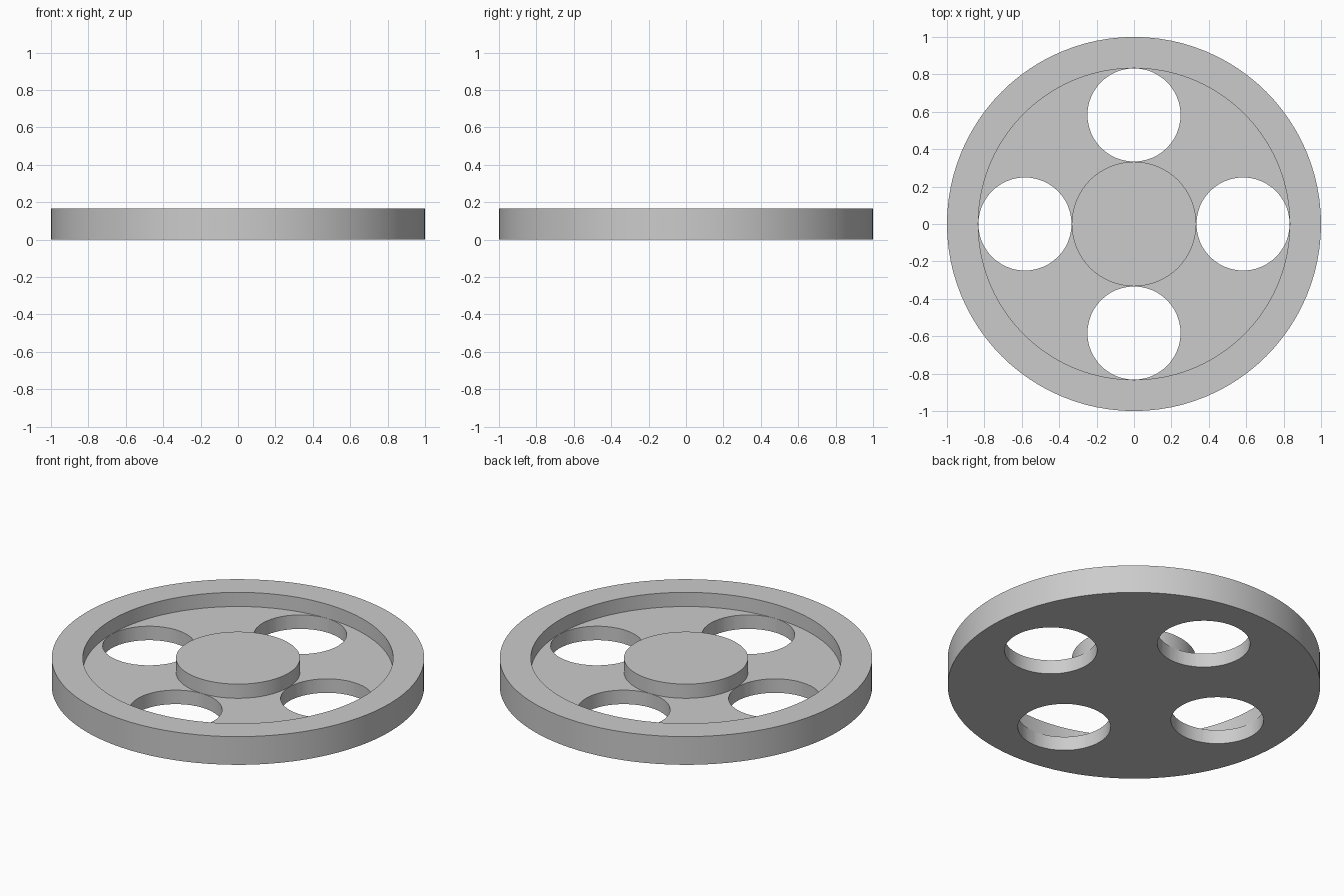
import bpy
import bmesh
from math import cos, sin, pi, radians

if "Cube" in bpy.data.objects:
    bpy.data.objects.remove(bpy.data.objects["Cube"])

RADIUS, RIM_INNER, HUB = 1.0, 0.833, 0.333
HEIGHT, WEB = 0.167, 0.083
HOLE, HOLE_DIST = 0.249, 0.583

grey = bpy.data.materials.new("light grey")
grey.use_nodes = True
colour = (0.6, 0.6, 0.6, 1)
grey.diffuse_color = colour
grey.node_tree.nodes["Principled BSDF"].inputs["Base Color"].default_value = colour


def add_object(name, bm):
    bmesh.ops.recalc_face_normals(bm, faces=bm.faces)
    mesh = bpy.data.meshes.new(name)
    bm.to_mesh(mesh)
    bm.free()
    mesh.materials.append(grey)
    obj = bpy.data.objects.new(name, mesh)
    bpy.context.collection.objects.link(obj)
    return obj


# Wheel body: half section with raised rim, thin web and raised hub, turned about z
section = [(0, 0), (RADIUS, 0), (RADIUS, HEIGHT), (RIM_INNER, HEIGHT),
           (RIM_INNER, WEB), (HUB, WEB), (HUB, HEIGHT), (0, HEIGHT)]
bm = bmesh.new()
verts = [bm.verts.new((r, 0, z)) for r, z in section]
edges = [bm.edges.new(pair) for pair in zip(verts, verts[1:])]
bmesh.ops.spin(bm, geom=verts + edges, cent=(0, 0, 0), axis=(0, 0, 1),
               angle=2 * pi, steps=96)
bmesh.ops.remove_doubles(bm, verts=bm.verts, dist=0.0001)
wheel = add_object("wheel", bm)

# Four round lightening holes between hub and rim
bm = bmesh.new()
for i in range(4):
    a = i * pi / 2
    ring = bmesh.ops.create_cone(bm, cap_ends=True, segments=48, radius1=HOLE,
                                 radius2=HOLE, depth=1)
    bmesh.ops.translate(bm, verts=ring["verts"],
                        vec=(HOLE_DIST * cos(a), HOLE_DIST * sin(a), 0))
cutter = add_object("hole_cutter", bm)

cut = wheel.modifiers.new("holes", "BOOLEAN")
cut.operation = "DIFFERENCE"
cut.solver = "EXACT"
cut.object = cutter

# Bake the holes, then smooth the round walls and keep the rims sharp
bpy.ops.object.select_all(action="DESELECT")
wheel.select_set(True)
bpy.context.view_layer.objects.active = wheel
bpy.ops.object.modifier_apply(modifier=cut.name)
bpy.data.objects.remove(cutter)
bpy.ops.object.shade_smooth_by_angle(angle=radians(30))
